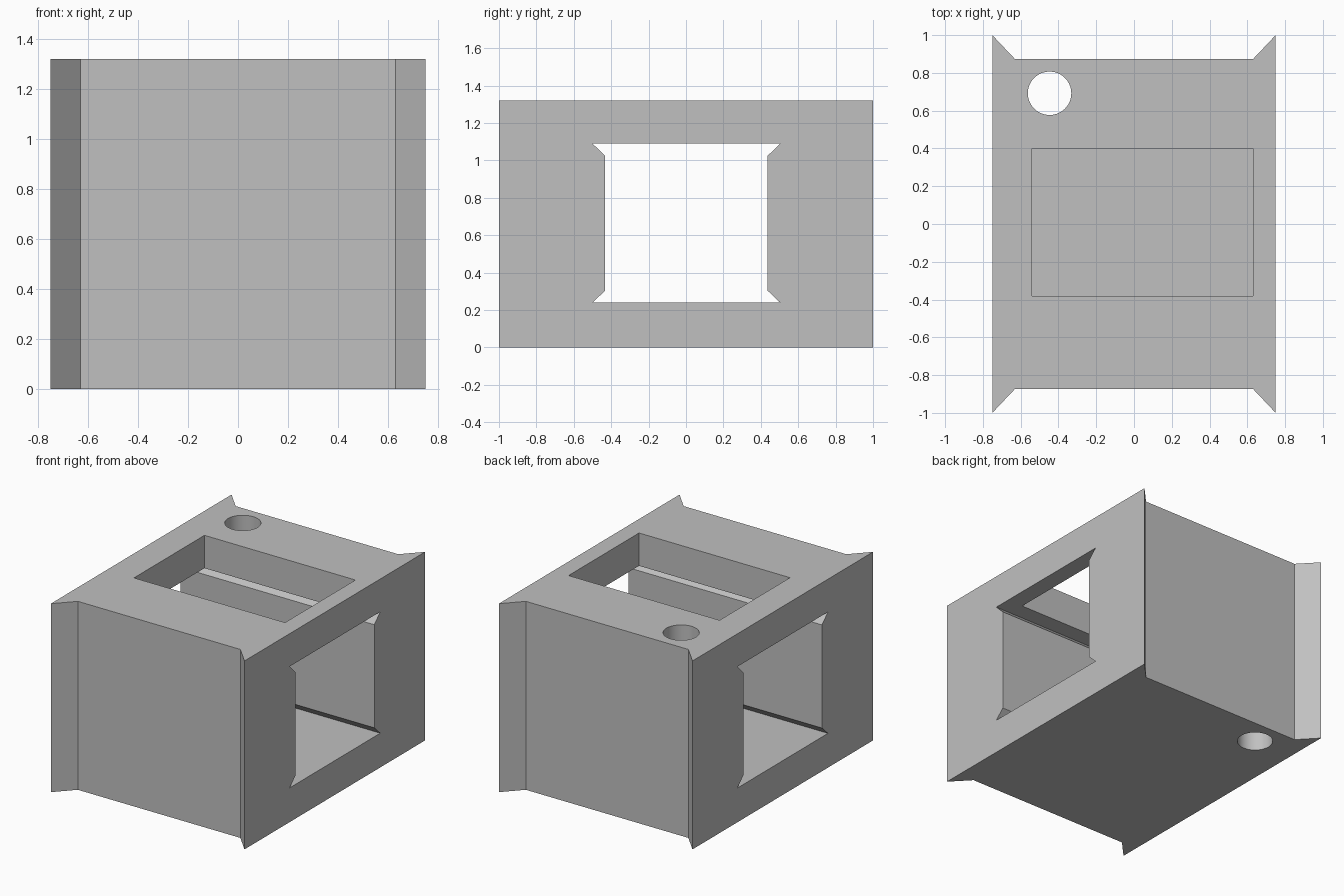
import bpy
import bmesh
from math import cos, sin, tau, radians
from mathutils import Vector

cube = bpy.data.objects.get("Cube")
if cube:
    bpy.data.objects.remove(cube, do_unlink=True)

GREY = (0.53, 0.53, 0.53, 1)
HEIGHT = 1.32

grey = bpy.data.materials.new("plain grey")
grey.use_nodes = True
grey.diffuse_color = GREY
grey.node_tree.nodes["Principled BSDF"].inputs["Base Color"].default_value = GREY


def prism(name, points, direction):
    """Extrude a closed flat profile along a direction."""
    bm = bmesh.new()
    base = bm.faces.new([bm.verts.new(p) for p in points])
    grown = bmesh.ops.extrude_face_region(bm, geom=[base])["geom"]
    moved = [v for v in grown if isinstance(v, bmesh.types.BMVert)]
    bmesh.ops.translate(bm, verts=moved, vec=Vector(direction))
    bmesh.ops.recalc_face_normals(bm, faces=bm.faces)
    mesh = bpy.data.meshes.new(name)
    bm.to_mesh(mesh)
    bm.free()
    mesh.materials.append(grey)
    obj = bpy.data.objects.new(name, mesh)
    bpy.context.collection.objects.link(obj)
    return obj


def cut(target, cutter):
    """Subtract the cutter from the target and discard it."""
    cutter.hide_render = True
    mod = target.modifiers.new("cut", "BOOLEAN")
    mod.operation = "DIFFERENCE"
    mod.solver = "EXACT"
    mod.object = cutter
    bpy.context.view_layer.objects.active = target
    bpy.ops.object.modifier_apply(modifier=mod.name)
    bpy.data.objects.remove(cutter, do_unlink=True)


# Body: block with flared vertical edges at its four corners
corner = [(0.75, -1), (0.75, 1), (0.63, 0.873), (-0.63, 0.873),
          (-0.75, 1), (-0.75, -1), (-0.63, -0.873), (0.63, -0.873)]
body = prism("block_body", [(x, y, 0) for x, y in corner], (0, 0, HEIGHT))

# Side tunnel: waisted opening with undercut corners
tunnel = [(-0.5, 0.24), (0.503, 0.24), (0.437, 0.303), (0.437, 1.025),
          (0.503, 1.09), (-0.5, 1.09), (-0.433, 1.025), (-0.433, 0.303)]
cut(body, prism("tunnel_cutter", [(-1, y, z) for y, z in tunnel], (2, 0, 0)))

# Top window opening into the tunnel
window = [(-0.54, -0.38), (0.63, -0.38), (0.63, 0.4), (-0.54, 0.4)]
cut(body, prism("window_cutter", [(x, y, 1) for x, y in window], (0, 0, 1)))

# Round hole running from top to bottom
ring = [tau * i / 64 for i in range(64)]
hole = [(-0.447 + 0.115 * cos(a), 0.692 + 0.115 * sin(a), -1) for a in ring]
cut(body, prism("hole_cutter", hole, (0, 0, 3)))

# Smooth hole wall, crisp edges elsewhere
bpy.ops.object.select_all(action="DESELECT")
body.select_set(True)
bpy.context.view_layer.objects.active = body
bpy.ops.object.shade_smooth_by_angle(angle=radians(30))
